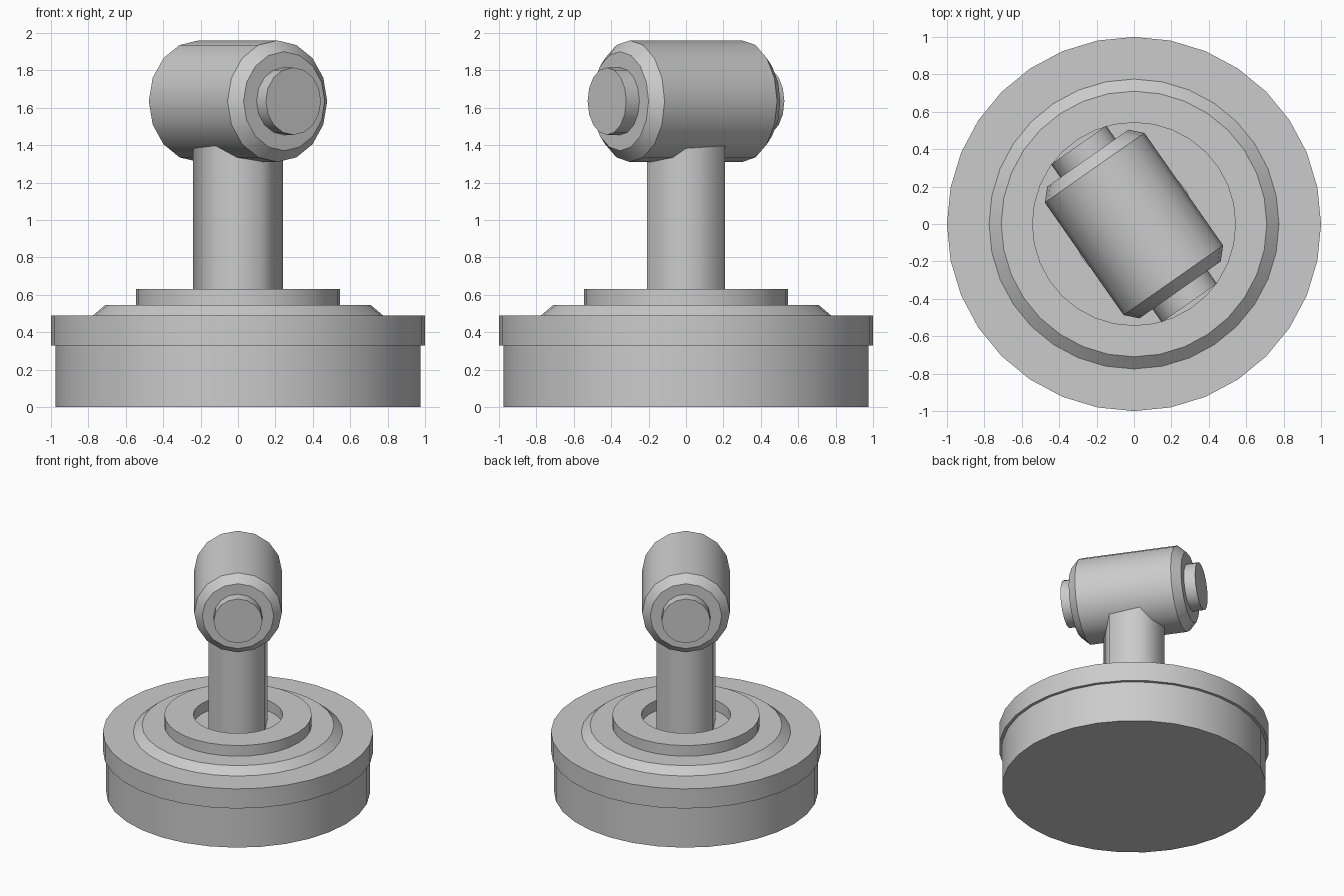
import bpy, bmesh, math

cube = bpy.data.objects.get("Cube")
if cube:
    bpy.data.objects.remove(cube, do_unlink=True)

GREY = (0.6, 0.6, 0.6, 1.0)
mat = bpy.data.materials.new("plain grey")
mat.use_nodes = True
mat.diffuse_color = GREY
mat.node_tree.nodes["Principled BSDF"].inputs["Base Color"].default_value = GREY


def lathe(name, profile, sides, location=(0, 0, 0), rotation=(0, 0, 0), smooth=30):
    """Revolve (radius, height) points, bottom to top, and cap both ends."""
    bm = bmesh.new()
    rings = []
    for r, z in profile:
        angles = [math.tau * i / sides for i in range(sides)]
        rings.append([bm.verts.new((r * math.cos(a), r * math.sin(a), z)) for a in angles])
    for low, high in zip(rings, rings[1:]):
        for i in range(sides):
            j = (i + 1) % sides
            bm.faces.new((low[i], low[j], high[j], high[i]))
    bm.faces.new(rings[0][::-1])
    bm.faces.new(rings[-1])
    mesh = bpy.data.meshes.new(name)
    bm.to_mesh(mesh)
    bm.free()
    mesh.materials.append(mat)
    obj = bpy.data.objects.new(name, mesh)
    obj.location, obj.rotation_euler = location, rotation
    bpy.context.collection.objects.link(obj)
    bpy.ops.object.select_all(action="DESELECT")
    obj.select_set(True)
    bpy.context.view_layer.objects.active = obj
    bpy.ops.object.shade_smooth_by_angle(angle=math.radians(smooth))
    return obj


# Round base: drum, overhanging lip and sloped step
lathe("base", [(0.977, 0), (0.977, 0.33), (1, 0.33), (1, 0.49),
               (0.775, 0.49), (0.71, 0.545)], 32)

# Raised collar with a shallow well around the post
lathe("collar", [(0.545, 0.54), (0.545, 0.632), (0.33, 0.632), (0.33, 0.547)], 32)

# Six-sided post, shaded smooth, running up into the head
lathe("post", [(0.24, 0.54), (0.24, 1.6)], 6, smooth=65)

# Horizontal head with chamfered ends, and the pin through it
centre = (0, 0, 1.635)
turn = (math.radians(90), 0, math.radians(35))
lathe("head", [(0.265, -0.43), (0.325, -0.367), (0.325, 0.367), (0.265, 0.43)],
      16, centre, turn)
lathe("head_pin", [(0.18, -0.516), (0.18, 0.516)], 16, centre, turn)
